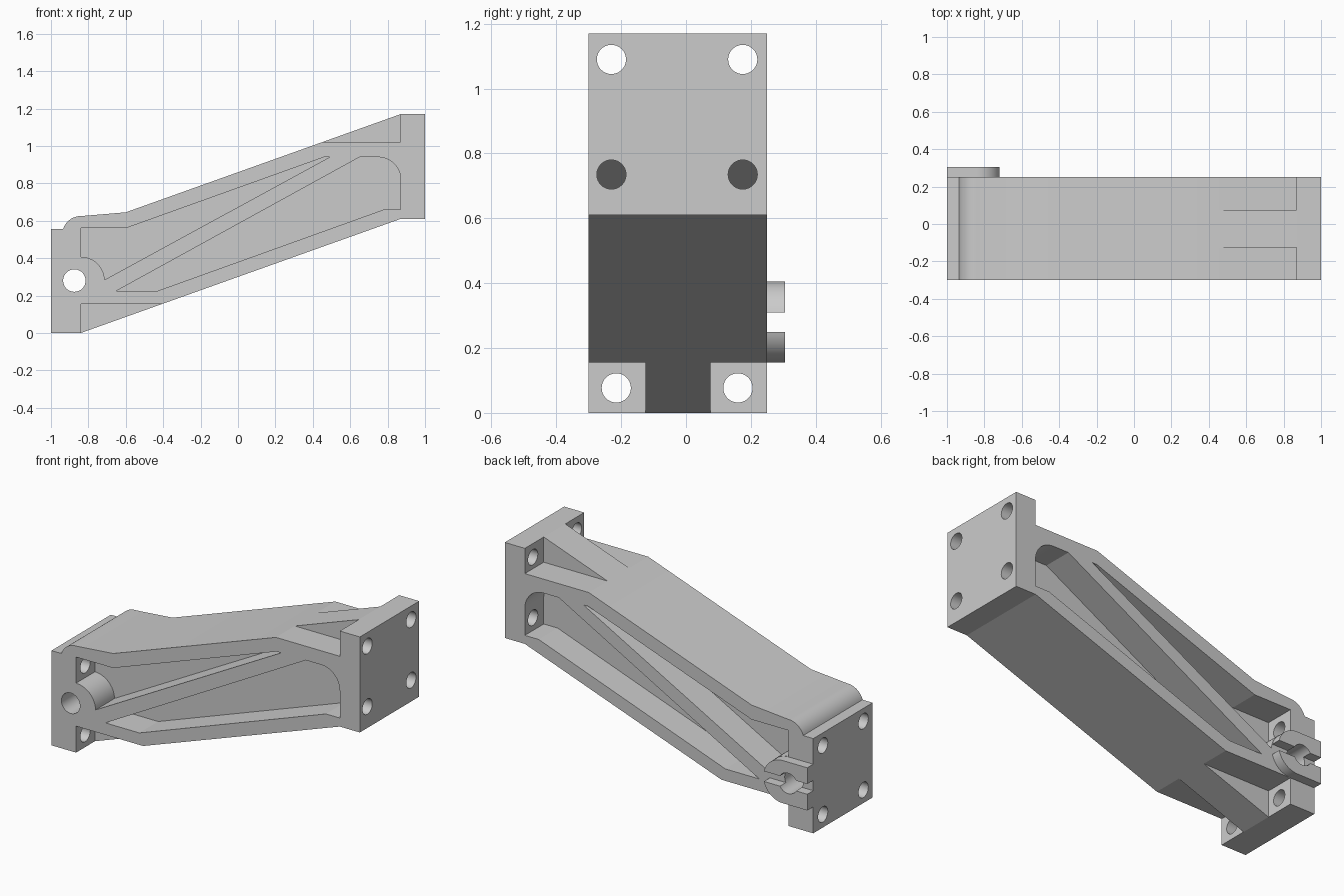
import bpy, bmesh, math

if "Cube" in bpy.data.objects:
    bpy.data.objects.remove(bpy.data.objects["Cube"])

grey = bpy.data.materials.new("plain grey")
grey.diffuse_color = (0.6, 0.6, 0.6, 1)
grey.use_nodes = True
grey.node_tree.nodes["Principled BSDF"].inputs["Base Color"].default_value = grey.diffuse_color

Y0, Y1 = -0.30, 0.25          # outer side faces
W0, W1 = -0.125, 0.075        # central web


def arc(cx, cz, r, a0, a1, n=12):
    return [(cx + r * math.cos(math.radians(a0 + (a1 - a0) * i / n)),
             cz + r * math.sin(math.radians(a0 + (a1 - a0) * i / n))) for i in range(n + 1)]


def prism(name, pts, y0, y1):
    """Extrude an xz profile along y."""
    bm = bmesh.new()
    face = bm.faces.new([bm.verts.new((x, y0, z)) for x, z in pts])
    ext = bmesh.ops.extrude_face_region(bm, geom=[face])
    verts = [v for v in ext["geom"] if isinstance(v, bmesh.types.BMVert)]
    bmesh.ops.translate(bm, verts=verts, vec=(0, y1 - y0, 0))
    bmesh.ops.recalc_face_normals(bm, faces=bm.faces)
    mesh = bpy.data.meshes.new(name)
    bm.to_mesh(mesh)
    bm.free()
    mesh.materials.append(grey)
    ob = bpy.data.objects.new(name, mesh)
    bpy.context.collection.objects.link(ob)
    return ob


def bolt_cutter(x0, x1, y, z, r=0.045):
    """Cylinder along x."""
    bpy.ops.mesh.primitive_cylinder_add(vertices=40, radius=r, depth=x1 - x0,
                                        location=((x0 + x1) / 2, y, z),
                                        rotation=(0, math.pi / 2, 0))
    ob = bpy.context.object
    ob.data.materials.append(grey)
    return ob


def cut(target, cutter):
    """Subtract the cutter, then remove it."""
    cutter.hide_render = True
    bpy.context.view_layer.objects.active = target
    mod = target.modifiers.new("cut", "BOOLEAN")
    mod.operation = "DIFFERENCE"
    mod.solver = "EXACT"
    mod.object = cutter
    bpy.ops.object.modifier_apply(modifier=mod.name)
    bpy.data.objects.remove(cutter)


# Main arm with a flange at each end
body = prism("bracket_arm",
             [(-1, 0), (-0.84, 0), (0.87, 0.61), (1, 0.61), (1, 1.17), (0.87, 1.17),
              (-0.6, 0.645)] + arc(-0.84, 0.525, 0.1, 88, 162, 14) + [(-1, 0.555)], Y0, Y1)

# Side recesses: diagonal truss pockets and bolt-access notches
lower_pocket = [(-0.65, 0.225), (-0.43, 0.225), (0.78, 0.66), (0.87, 0.66)] \
    + arc(0.75, 0.82, 0.12, 0, 90) + [(0.65, 0.94)]
upper_pocket = [(-0.84, 0.56), (-0.6, 0.56), (0.46, 0.94), (0.49, 0.94)] \
    + arc(-0.84, 0.28, 0.127, 2, 90)
top_notch = [(0.40, 1.022), (0.87, 1.022), (0.87, 1.3), (0.40, 1.3)]
bottom_notch = [(-0.84, -0.1), (-0.3, -0.1), (-0.3, 0.155), (-0.84, 0.155)]
for profile in (lower_pocket, upper_pocket, top_notch, bottom_notch):
    cut(body, prism("cutter", profile, Y0 - 0.1, W0))
    cut(body, prism("cutter", profile, W1, Y1 + 0.1))

# Flange bolt holes
for y in (-0.23, 0.175):
    for z in (0.735, 1.09):
        cut(body, bolt_cutter(0.84, 1.05, y, z))
for y in (-0.215, 0.16):
    for z in (0.077, 0.48):
        cut(body, bolt_cutter(-1.05, -0.81, y, z))

# Split collar on the back face
collar = prism("split_collar",
               [(-1, 0.155)] + arc(-0.84, 0.28, 0.125, -90, 90, 28) + [(-1, 0.405)],
               Y1 - 0.004, 0.305)
cut(collar, prism("cutter", [(-1.1, 0.25), (-0.6, 0.25), (-0.6, 0.31), (-1.1, 0.31)], 0.2, 0.4))

# Pivot bore through arm and collar
for ob in (body, collar):
    cut(ob, prism("cutter", arc(-0.875, 0.28, 0.06, 0, 352.5, 47), -0.5, 0.5))

# Smooth only the rounded surfaces
for ob in (body, collar):
    bpy.ops.object.select_all(action="DESELECT")
    ob.select_set(True)
    bpy.context.view_layer.objects.active = ob
    bpy.ops.object.shade_smooth_by_angle(angle=math.radians(15))
